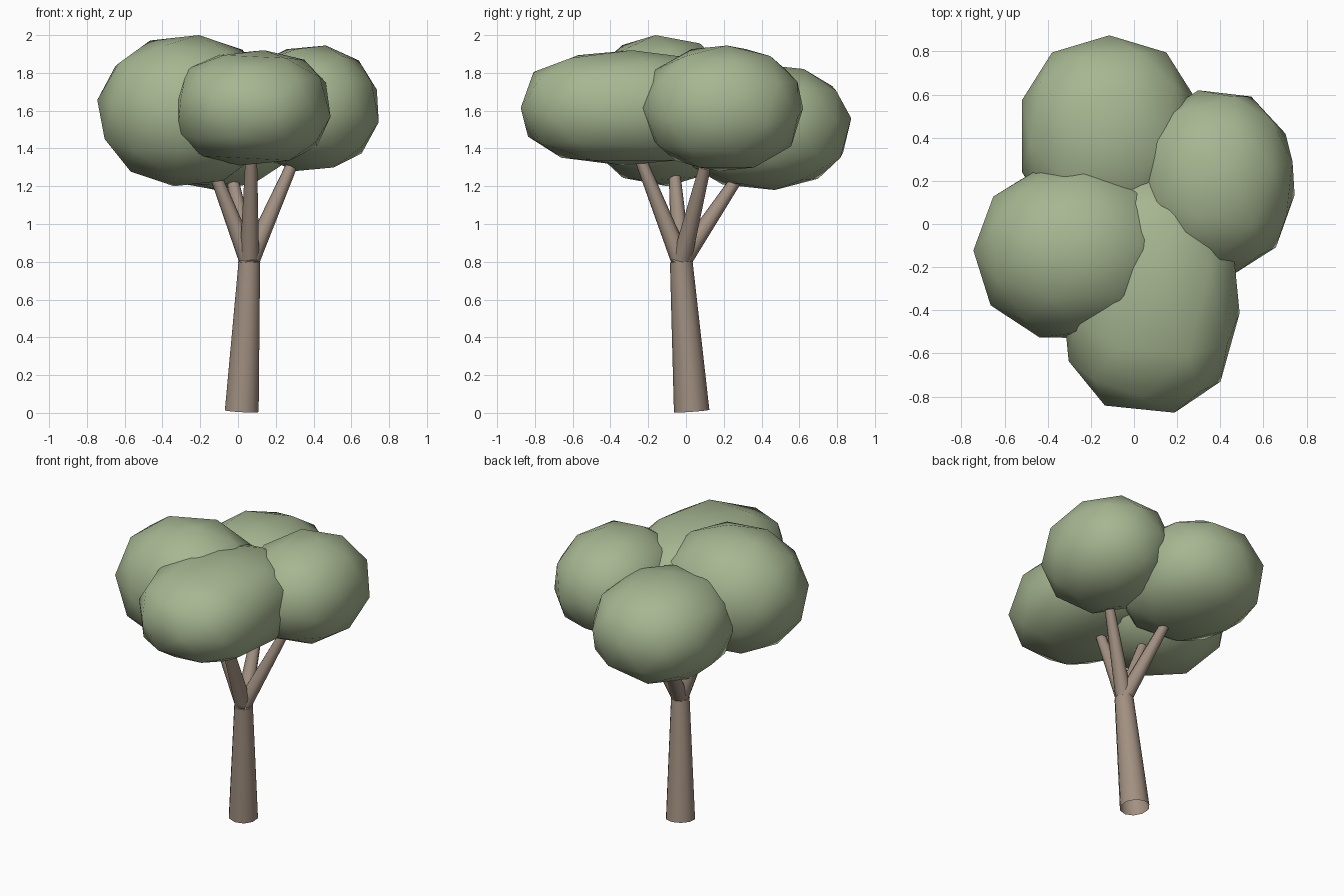
import bpy
import bmesh
from math import copysign
from mathutils import Euler, Vector

cube = bpy.data.objects.get("Cube")
if cube:
    bpy.data.objects.remove(cube, do_unlink=True)


def make_material(name, color):
    mat = bpy.data.materials.new(name)
    mat.use_nodes = True
    mat.diffuse_color = (*color, 1)
    mat.node_tree.nodes["Principled BSDF"].inputs["Base Color"].default_value = (*color, 1)
    return mat


leaf = make_material("leaf_green", (0.385, 0.47, 0.285))
bark = make_material("bark_brown", (0.36, 0.28, 0.22))


def finish(name, bm, mat):
    mesh = bpy.data.meshes.new(name)
    bm.to_mesh(mesh)
    bm.free()
    mesh.materials.append(mat)
    obj = bpy.data.objects.new(name, mesh)
    bpy.context.collection.objects.link(obj)
    return obj


def limb(name, start, end, r1, r2, sides, open_base=False):
    """Tapered round limb between two points."""
    a, b = Vector(start), Vector(end)
    axis = b - a
    bm = bmesh.new()
    bmesh.ops.create_cone(bm, cap_ends=True, segments=sides, radius1=r1,
                          radius2=r2, depth=axis.length)
    if open_base:
        base = min(bm.faces, key=lambda f: f.calc_center_median().z)
        bmesh.ops.delete(bm, geom=[base], context="FACES_ONLY")
    turn = Vector((0, 0, 1)).rotation_difference(axis).to_matrix()
    bmesh.ops.rotate(bm, verts=bm.verts, matrix=turn)
    bmesh.ops.translate(bm, verts=bm.verts, vec=(a + b) / 2)
    for f in bm.faces:
        f.smooth = len(f.verts) == 4
    return finish(name, bm, bark)


def clump(name, low, high, turn, power):
    """Smooth leaf ball fitted into a box; a lower power makes it squarer."""
    bm = bmesh.new()
    bmesh.ops.create_icosphere(bm, subdivisions=2, radius=1)
    bmesh.ops.rotate(bm, verts=bm.verts, matrix=Euler(turn).to_matrix())
    for i in range(3):
        for v in bm.verts:
            v.co[i] = copysign(abs(v.co[i]) ** power, v.co[i])
        values = [v.co[i] for v in bm.verts]
        least, span = min(values), max(values) - min(values)
        for v in bm.verts:
            v.co[i] = low[i] + (v.co[i] - least) / span * (high[i] - low[i])
    for f in bm.faces:
        f.smooth = True
    return finish(name, bm, leaf)


# Trunk and four branches
fork = (0.06, -0.025, 0.8)
limb("trunk", (0.02, 0.03, 0.01), fork, 0.094, 0.06, 10, open_base=True)
tips = {
    "front_branch": (0.07, -0.24, 1.34),
    "right_branch": (-0.12, -0.06, 1.26),
    "left_branch": (0.28, 0.1, 1.3),
    "back_branch": (-0.03, 0.27, 1.24),
}
for name, tip in tips.items():
    base = Vector(fork).lerp(Vector(tip), -0.05)
    limb(name, base, tip, 0.053, 0.031, 8)

# Overlapping leaf clumps
clump("back_leaves", (-0.52, -0.06, 1.18), (0.29, 0.875, 1.85), (0.1, 0.0, 0.0), 0.88)
clump("left_leaves", (0.02, -0.23, 1.28), (0.745, 0.62, 1.945), (0.0, 0.2, 0.2), 0.92)
clump("right_leaves", (-0.745, -0.53, 1.2), (0.2, 0.27, 2.0), (0.1, 0.1, 0.3), 0.95)
clump("front_leaves", (-0.345, -0.875, 1.31), (0.49, 0.25, 1.92), (0.0, 0.1, 0.2), 0.8)
